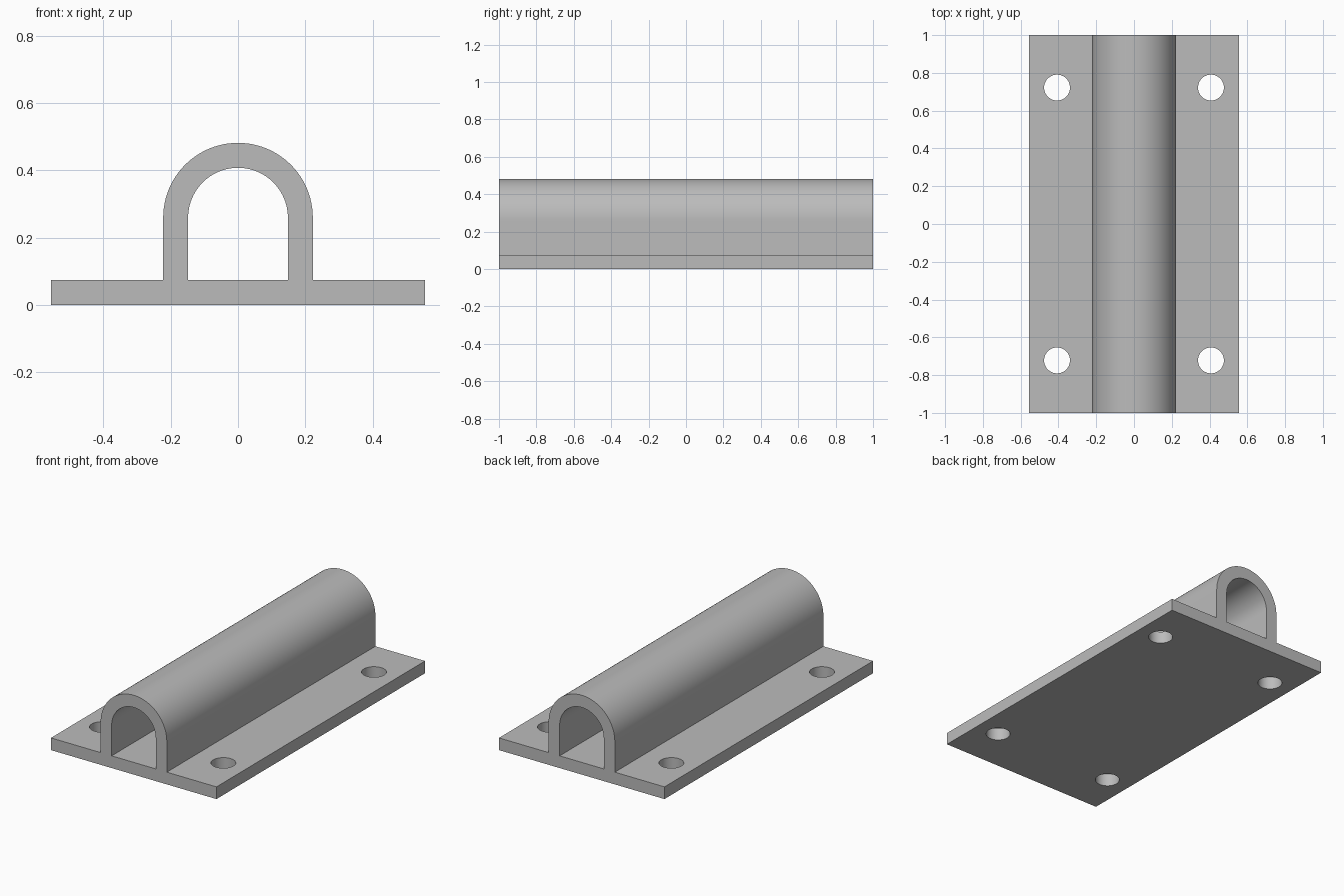
import bpy, bmesh
from math import sin, cos, pi
from mathutils import Matrix

U = 1 / 27                      # base module: length is 54 modules
BASE_W, BASE_T, LENGTH = 15 * U, 2 * U, 54 * U
OUTER_R, INNER_R, ARC_Z = 6 * U, 4 * U, 7 * U
HOLE_X, HOLE_Y, HOLE_R = 11 * U, 19.5 * U, 0.0685

cube = bpy.data.objects.get("Cube")
if cube:
    bpy.data.objects.remove(cube, do_unlink=True)

metal = bpy.data.materials.new("plain_grey")
metal.use_nodes = True
grey = (0.5, 0.5, 0.5, 1)
metal.diffuse_color = grey
metal.node_tree.nodes["Principled BSDF"].inputs["Base Color"].default_value = grey


def make_object(name, bm):
    bmesh.ops.recalc_face_normals(bm, faces=bm.faces)
    mesh = bpy.data.meshes.new(name)
    bm.to_mesh(mesh)
    bm.free()
    mesh.materials.append(metal)
    obj = bpy.data.objects.new(name, mesh)
    bpy.context.collection.objects.link(obj)
    return obj


def arch(radius, steps=48):
    """Half circle and the feet of its straight legs, from +x to -x."""
    arc = [(radius * cos(pi * i / steps), ARC_Z + radius * sin(pi * i / steps))
           for i in range(steps + 1)]
    return [(radius, BASE_T)] + arc + [(-radius, BASE_T)]


def extrude_profile(name, points, length):
    """Sweep an x-z outline along y."""
    bm = bmesh.new()
    face = bm.faces.new([bm.verts.new((x, -length / 2, z)) for x, z in points])
    swept = bmesh.ops.extrude_face_region(bm, geom=[face])["geom"]
    verts = [g for g in swept if isinstance(g, bmesh.types.BMVert)]
    bmesh.ops.translate(bm, verts=verts, vec=(0, length, 0))
    return make_object(name, bm)


# Flanged body: base plate and arch in one outline
outline = ([(-BASE_W, 0), (BASE_W, 0), (BASE_W, BASE_T)]
           + arch(OUTER_R) + [(-BASE_W, BASE_T)])
body = extrude_profile("flanged_channel", outline, LENGTH)

# Tunnel and four bolt holes
tunnel = extrude_profile("tunnel_cutter", arch(INNER_R), LENGTH + 0.2)
bm = bmesh.new()
for sx in (-1, 1):
    for sy in (-1, 1):
        bmesh.ops.create_cone(
            bm, cap_ends=True, segments=48, radius1=HOLE_R, radius2=HOLE_R,
            depth=0.3, matrix=Matrix.Translation((sx * HOLE_X, sy * HOLE_Y, BASE_T / 2)))
bolts = make_object("bolt_hole_cutter", bm)

for cutter in (tunnel, bolts):
    cutter.hide_render = True
    cut = body.modifiers.new(cutter.name, 'BOOLEAN')
    cut.operation, cut.solver, cut.object = 'DIFFERENCE', 'EXACT', cutter

# Bake the cuts, drop the cutters, smooth the curved walls
bpy.context.view_layer.update()
graph = bpy.context.evaluated_depsgraph_get()
body_mesh = bpy.data.meshes.new_from_object(body.evaluated_get(graph))
body.modifiers.clear()
body.data = body_mesh
for cutter in (tunnel, bolts):
    bpy.data.objects.remove(cutter, do_unlink=True)

bpy.ops.object.select_all(action='DESELECT')
body.select_set(True)
bpy.context.view_layer.objects.active = body
bpy.ops.object.shade_smooth_by_angle(angle=pi / 6)
